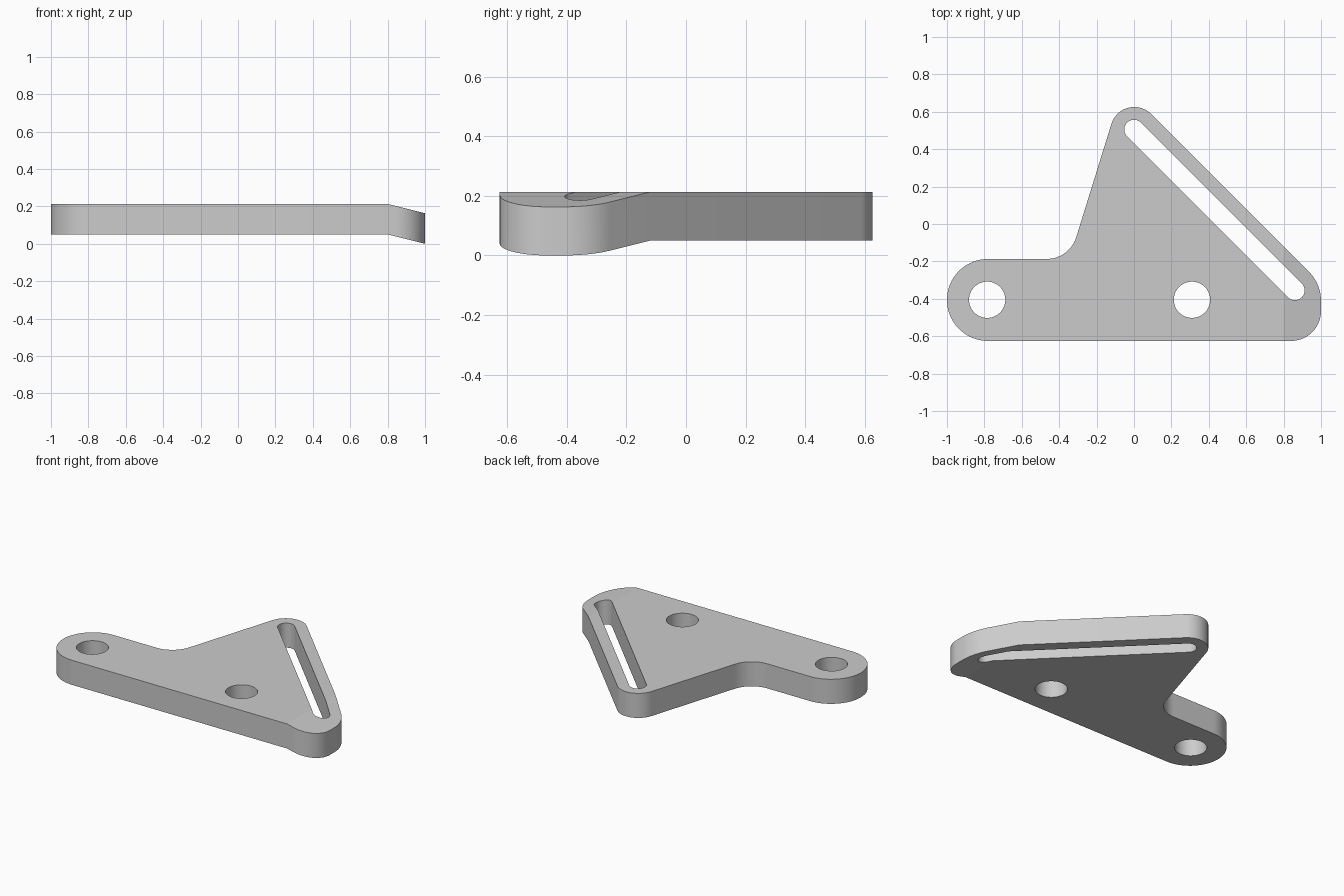
import bpy, bmesh, math
from mathutils import Vector

cube = bpy.data.objects.get("Cube")
if cube:
    bpy.data.objects.remove(cube)

THICKNESS, BASE = 0.163, 0.05
BEND_X, DROP = 0.8, 0.05


def arc(centre, radius, start, sweep, steps):
    return [Vector((centre[0] + radius * math.cos(start + sweep * i / steps),
                    centre[1] + radius * math.sin(start + sweep * i / steps)))
            for i in range(steps + 1)]


def rounded_polygon(corners):
    """Replace every (x, y, radius) corner with a tangent arc."""
    points = []
    for i, (x, y, r) in enumerate(corners):
        p = Vector((x, y))
        a = (Vector(corners[i - 1][:2]) - p).normalized()
        b = (Vector(corners[(i + 1) % len(corners)][:2]) - p).normalized()
        half = a.angle(b) / 2
        centre = p + (a + b).normalized() * r / math.sin(half)
        first = p + a * r / math.tan(half) - centre
        last = p + b * r / math.tan(half) - centre
        start = math.atan2(first.y, first.x)
        sweep = math.atan2(first.x * last.y - first.y * last.x, first.dot(last))
        points += arc(centre, r, start, sweep, max(8, int(abs(sweep) / 0.08)))
    return points


def slot(a, b, radius):
    heading = math.atan2(b[1] - a[1], b[0] - a[0])
    return (arc(a, radius, heading + math.pi / 2, math.pi, 24)
            + arc(b, radius, heading - math.pi / 2, math.pi, 24))


# Plate outline, two bolt holes and the diagonal slot
loops = [
    rounded_polygon([(-1, -0.625, 0.219), (1, -0.625, 0.16), (1, -0.32, 0.22),
                     (-0.058, 0.738, 0.128), (-0.345, -0.187, 0.165),
                     (-1, -0.187, 0.219)]),
    arc((-0.785, -0.405), 0.097, 0, math.tau, 64)[:-1],
    arc((0.31, -0.405), 0.097, 0, math.tau, 64)[:-1],
    slot((0, 0.505), (0.86, -0.355), 0.052),
]

bm = bmesh.new()
for loop in loops:
    verts = [bm.verts.new((p.x, p.y, BASE)) for p in loop]
    for i, v in enumerate(verts):
        bm.edges.new((verts[i - 1], v))
bmesh.ops.remove_doubles(bm, verts=bm.verts[:], dist=0.0005)
bmesh.ops.triangle_fill(bm, use_beauty=True, edges=bm.edges[:], normal=(0, 0, 1))

# Crease line, thickness, then the lowered tip
bmesh.ops.bisect_plane(bm, geom=bm.verts[:] + bm.edges[:] + bm.faces[:],
                       plane_co=(BEND_X, 0, 0), plane_no=(1, 0, 0))
top = bmesh.ops.extrude_face_region(bm, geom=bm.faces[:], use_keep_orig=True)["geom"]
bmesh.ops.translate(bm, vec=(0, 0, THICKNESS),
                    verts=[g for g in top if isinstance(g, bmesh.types.BMVert)])
for v in bm.verts:
    v.co.z -= DROP * max(0, v.co.x - BEND_X) / (1 - BEND_X)
bmesh.ops.recalc_face_normals(bm, faces=bm.faces[:])

mesh = bpy.data.meshes.new("bracket_plate")
bm.to_mesh(mesh)
bm.free()
plate = bpy.data.objects.new("bracket_plate", mesh)
bpy.context.collection.objects.link(plate)

# Plain grey metal
grey = bpy.data.materials.new("light_grey")
grey.use_nodes = True
colour = (0.6, 0.6, 0.6, 1)
grey.diffuse_color = colour
grey.node_tree.nodes["Principled BSDF"].inputs["Base Color"].default_value = colour
mesh.materials.append(grey)

bpy.ops.object.select_all(action="DESELECT")
plate.select_set(True)
bpy.context.view_layer.objects.active = plate
bpy.ops.object.shade_smooth_by_angle(angle=math.radians(12))
